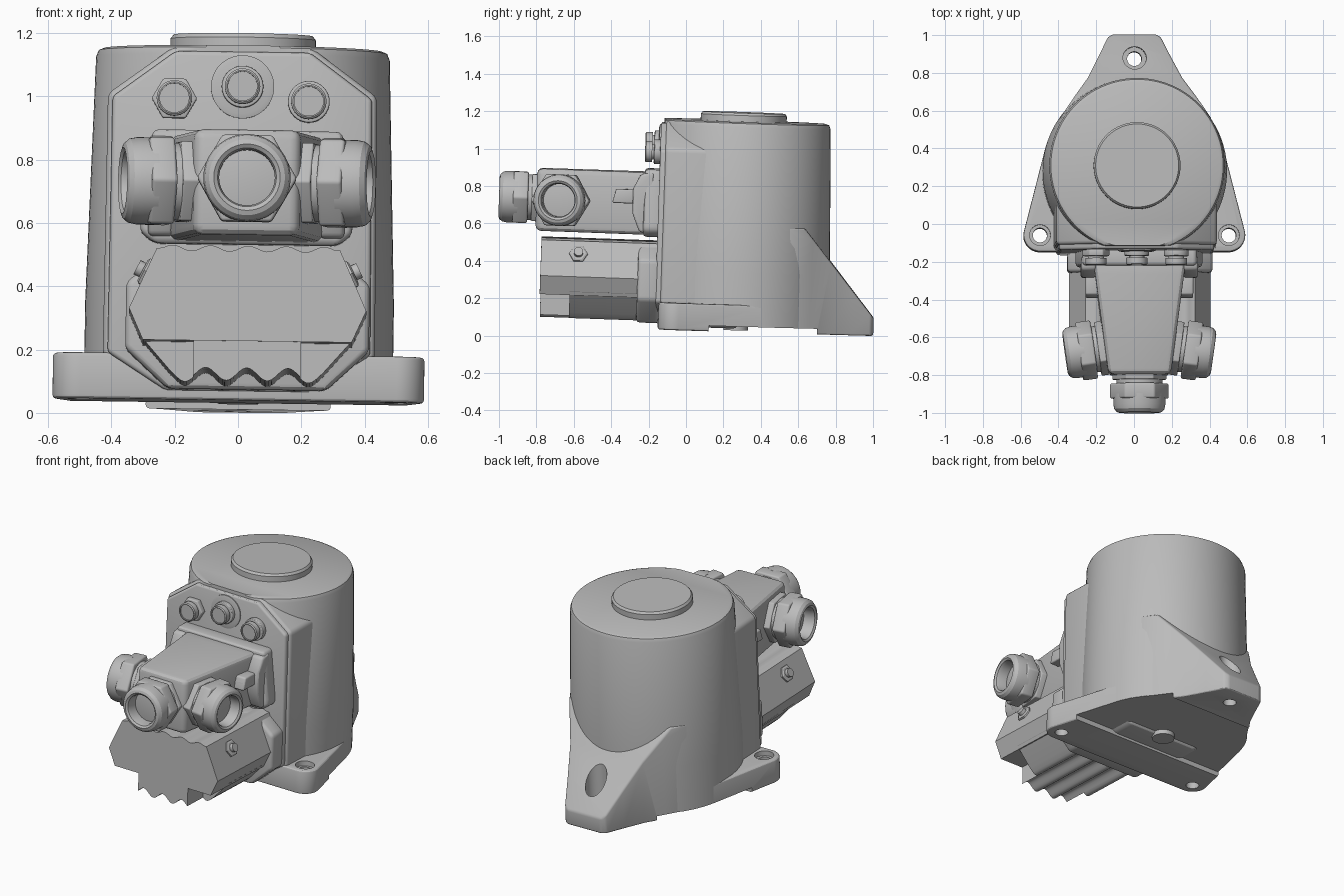
import bpy, bmesh, math
from mathutils import Matrix, Vector

if "Cube" in bpy.data.objects:
    bpy.data.objects.remove(bpy.data.objects["Cube"], do_unlink=True)

grey = bpy.data.materials.new("plain_grey")
grey.use_nodes = True
GREY = (0.5, 0.5, 0.5, 1)
grey.diffuse_color = GREY
grey.node_tree.nodes["Principled BSDF"].inputs["Base Color"].default_value = GREY

# the whole unit leans slightly backwards and sideways
LEAN = Matrix.Rotation(math.radians(0.8), 4, 'Y') @ Matrix.Rotation(math.radians(-2), 4, 'X')
parts = []


def finish(name, bm, bevel=0, cutters=()):
    """Turn a bmesh into an object, with bevel and cut-outs applied."""
    bmesh.ops.recalc_face_normals(bm, faces=bm.faces)
    mesh = bpy.data.meshes.new(name)
    bm.to_mesh(mesh)
    bm.free()
    ob = bpy.data.objects.new(name, mesh)
    bpy.context.collection.objects.link(ob)
    if bevel:
        mod = ob.modifiers.new("bevel", 'BEVEL')
        mod.width, mod.segments = bevel, 3
        mod.limit_method, mod.angle_limit = 'ANGLE', math.radians(28)
    for c in cutters:
        mod = ob.modifiers.new("cut", 'BOOLEAN')
        mod.operation, mod.solver, mod.object = 'DIFFERENCE', 'EXACT', c
    if ob.modifiers:
        graph = bpy.context.evaluated_depsgraph_get()
        baked = bpy.data.meshes.new_from_object(ob.evaluated_get(graph))
        ob.modifiers.clear()
        ob.data = baked
    ob.data.materials.clear()
    ob.data.materials.append(grey)
    parts.append(ob)
    return ob


def prism_mesh(pts, lo, hi, axis):
    place = {'x': lambda a, b, t: (t, a, b), 'y': lambda a, b, t: (a, t, b),
             'z': lambda a, b, t: (a, b, t)}[axis]
    bm = bmesh.new()
    ends = [[bm.verts.new(place(a, b, t)) for a, b in pts] for t in (lo, hi)]
    for e in ends:
        bm.faces.new(e)
    n = len(pts)
    for i in range(n):
        j = (i + 1) % n
        bm.faces.new((ends[0][i], ends[0][j], ends[1][j], ends[1][i]))
    return bm


def prism(name, pts, lo, hi, axis, bevel=0, cutters=()):
    return finish(name, prism_mesh(pts, lo, hi, axis), bevel, cutters)


def lathe_mesh(profile, loc, direction=(0, 0, 1), segs=48):
    bm = bmesh.new()
    rings = [[bm.verts.new((r * math.cos(2 * math.pi * i / segs),
                            r * math.sin(2 * math.pi * i / segs), h)) for i in range(segs)]
             for r, h in profile]
    for a, b in zip(rings, rings[1:]):
        for i in range(segs):
            j = (i + 1) % segs
            bm.faces.new((a[i], a[j], b[j], b[i]))
    bm.faces.new(rings[0])
    bm.faces.new(rings[-1])
    quat = Vector(direction).to_track_quat('Z', 'Y')
    bm.transform(Matrix.Translation(loc) @ quat.to_matrix().to_4x4())
    return bm


def lathe(name, profile, loc, direction=(0, 0, 1), segs=48, bevel=0):
    return finish(name, lathe_mesh(profile, loc, direction, segs), bevel)


def mirrored(half, cx=0):
    """Close a right-hand outline by mirroring it about x = cx."""
    return [(cx + x, z) for x, z in half] + [(cx - x, z) for x, z in reversed(half)]


def scallop(half, z, depth, period, cx):
    """Wavy row of points running from right to left."""
    n = 48
    return [(cx + half - 2 * half * i / n,
             z + depth * math.cos(2 * math.pi * (half - 2 * half * i / n) / period))
            for i in range(n + 1)]


# cutters for mounting holes and the recess under the base
FEET = [(-0.5, -0.065), (0.5, -0.065)]
cutters = []
for x, y, z, wide in [(*FEET[0], 0.15, 0.055), (*FEET[1], 0.15, 0.055), (0, 0.87, 0.15, 0.062)]:
    cutters.append(lathe("hole_cutter", [(0.038, 0), (0.038, z), (wide, z), (wide, 0.6)], (x, y, 0), segs=32))
cutters.append(prism("recess_cutter", [(0.12, -0.1), (0.7, -0.1), (0.7, 0.065), (0.12, 0.065)], -1, 1, 'x'))

# base flange: hull around the two feet and the foot of the drum
bm = bmesh.new()
for cx, cy, r in [(*FEET[0], 0.087), (*FEET[1], 0.087), (0, 0.27, 0.488)]:
    for i in range(48):
        a = 2 * math.pi * i / 48
        y = max(cy + r * math.sin(a), -0.155)
        for z in (0.035, 0.18):
            bm.verts.new((cx + r * math.cos(a), y, z))
hull = bmesh.ops.convex_hull(bm, input=bm.verts[:])
bmesh.ops.delete(bm, geom=[v for v in bm.verts if not v.link_faces], context='VERTS')
bmesh.ops.dissolve_limit(bm, angle_limit=0.01, verts=bm.verts, edges=bm.edges)
finish("base_flange", bm, 0.012, cutters)

# rear mounting tab with a sloping top
plan = mirrored([(0.42, 0.45), (0.40, 0.54), (0.32, 0.66), (0.25, 0.76), (0.19, 0.88), (0.14, 0.985), (0.115, 1.0)])
bm = prism_mesh(plan, 0.035, 0.6, 'z')
bmesh.ops.recalc_face_normals(bm, faces=bm.faces)
cut = bmesh.ops.bisect_plane(bm, geom=bm.verts[:] + bm.edges[:] + bm.faces[:], plane_co=(0, 0.77, 0.41),
                             plane_no=(0, 0.275, 0.225), clear_outer=True)
bmesh.ops.holes_fill(bm, edges=[e for e in cut["geom_cut"] if isinstance(e, bmesh.types.BMEdge)])
finish("rear_tab", bm, 0.01, cutters[2:])

# drum body, flattened where the front block meets it
bm = lathe_mesh([(0.488, 0.066), (0.488, 0.35), (0.464, 1.13), (0.456, 1.15), (0.44, 1.157)], (0, 0.27, 0), segs=96)
for v in bm.verts:
    v.co.y = max(v.co.y, -0.155)
finish("drum_body", bm)
lathe("top_cap", [(0.23, 1.14), (0.23, 1.19), (0.22, 1.203)], (0, 0.268, 0), segs=64)
lathe("base_button", [(0.065, 0.038), (0.065, 0.1)], (0, 0.265, 0), segs=32)

# front block and its cover
OUTLINE = [(0.24, 0.05), (0.43, 0.17), (0.425, 1.0), (0.22, 1.15)]
prism("front_block", mirrored(OUTLINE), -0.145, 0.27, 'y', 0.02)
prism("front_cover", mirrored([(x * 0.965, 0.6 + (z - 0.6) * 0.975) for x, z in OUTLINE]), -0.172, -0.1, 'y', 0.014)

# three small plugs along the top of the cover
lathe("plug_boss", [(0.1, 0), (0.1, 0.008), (0.085, 0.012)], (0, -0.17, 1.025), (0, -1, 0))
for name, x, z, r, segs in [("right_plug", -0.215, 0.985, 0.072, 6), ("middle_plug", 0, 1.025, 0.066, 32),
                            ("left_plug", 0.21, 0.98, 0.066, 32)]:
    lathe(name + "_collar", [(r, 0), (r, 0.035)], (x, -0.17, z), (0, -1, 0), segs, 0.006)
    lathe(name, [(0.042, 0), (0.042, 0.045), (0.056, 0.045), (0.056, 0.078), (0.05, 0.083), (0.046, 0.083),
                 (0.046, 0.075)], (x, -0.17, z), (0, -1, 0), 32)

# upper connector: flange, side ears, hood
CX = 0.018
prism("upper_flange", mirrored([(0.29, 0.525), (0.335, 0.56), (0.335, 0.6), (0.31, 0.8), (0.3, 0.885)], CX),
      -0.25, -0.15, 'y', 0.02)
prism("upper_hood", mirrored([(0.165, -0.825), (0.235, -0.3), (0.25, -0.2)], CX), 0.535, 0.868, 'z', 0.03)
for side, s in (("right", -1), ("left", 1)):
    x = CX + s * 0.27
    prism(side + "_ear", [(-0.2, 0.54), (-0.27, 0.55), (-0.31, 0.65), (-0.31, 0.78), (-0.27, 0.86), (-0.2, 0.87)],
          x - 0.04, x + 0.04, 'x', 0.015)
    lathe(side + "_locking_peg", [(0.035, 0), (0.035, 0.05), (0.028, 0.06)],
          (CX + s * 0.22, -0.375, 0.735), (s, 0, 0), 24)
    prism(side + "_latch", [(-0.42, 0.70), (-0.28, 0.70), (-0.28, 0.775), (-0.40, 0.775)],
          CX + s * 0.25 - 0.035, CX + s * 0.25 + 0.035, 'x', 0.01)


def gland(name, loc, direction):
    d = Vector(direction).normalized()
    lathe(name + "_seat", [(0.145, -0.03), (0.145, 0.045)], loc, d, 6, 0.006)
    lathe(name + "_neck", [(0.122, 0), (0.122, 0.1)], loc, d)
    lathe(name + "_nut", [(0.158, 0.065), (0.158, 0.145)], loc, d, 6, 0.01)
    lathe(name + "_dome", [(0.138, 0.12), (0.138, 0.175), (0.133, 0.2), (0.12, 0.215), (0.105, 0.22),
                           (0.093, 0.212), (0.088, 0.195), (0.088, 0.13)], loc, d)


gland("front_gland", (CX, -0.805, 0.71), (0, -1, 0))
gland("right_gland", (CX - 0.175, -0.68, 0.705), (-1, -0.14, 0))
gland("left_gland", (CX + 0.175, -0.68, 0.705), (1, -0.14, 0))

# lower connector: rear flange, hood, ribbed underside with a narrow tongue
LX = 0.026
prism("lower_flange", mirrored([(0.25, 0.065), (0.385, 0.19), (0.385, 0.4), (0.28, 0.485)], LX),
      -0.27, -0.15, 'y', 0.02)
hood = [(LX - 0.33, 0.2), (LX + 0.33, 0.2), (LX + 0.375, 0.3), (LX + 0.29, 0.49)]
hood += scallop(0.27, 0.492, 0.009, 0.12, LX) + [(LX - 0.29, 0.49), (LX - 0.375, 0.3)]
prism("lower_hood", hood, -0.79, -0.16, 'y')
for name, top, bottom, front in [("ribbed_underside", 0.34, 0.24, -0.63), ("ribbed_tongue", 0.17, 0.17, -0.785)]:
    ribs = [(LX - top, 0.22), (LX + top, 0.22)] + scallop(bottom, 0.095, 0.02, 0.13, LX)
    prism(name, ribs, front, -0.16, 'y')

# hood screws
for side, s in (("right", -1), ("left", 1)):
    lathe(side + "_screw_boss", [(0.05, -0.04), (0.05, 0.01), (0.04, 0.015)], (LX + s * 0.32, -0.59, 0.42),
          (s, 0, 0.5), 6)
    lathe(side + "_screw", [(0.025, 0), (0.025, 0.035)], (LX + s * 0.32, -0.59, 0.42), (s, 0, 0.5), 20)

# remove cutters, lean everything, shade
for c in cutters:
    parts.remove(c)
    bpy.data.objects.remove(c, do_unlink=True)
for ob in parts:
    ob.data.transform(LEAN)
bpy.ops.object.select_all(action='DESELECT')
for ob in parts:
    ob.select_set(True)
bpy.context.view_layer.objects.active = parts[0]
bpy.ops.object.shade_smooth_by_angle(angle=math.radians(28))
